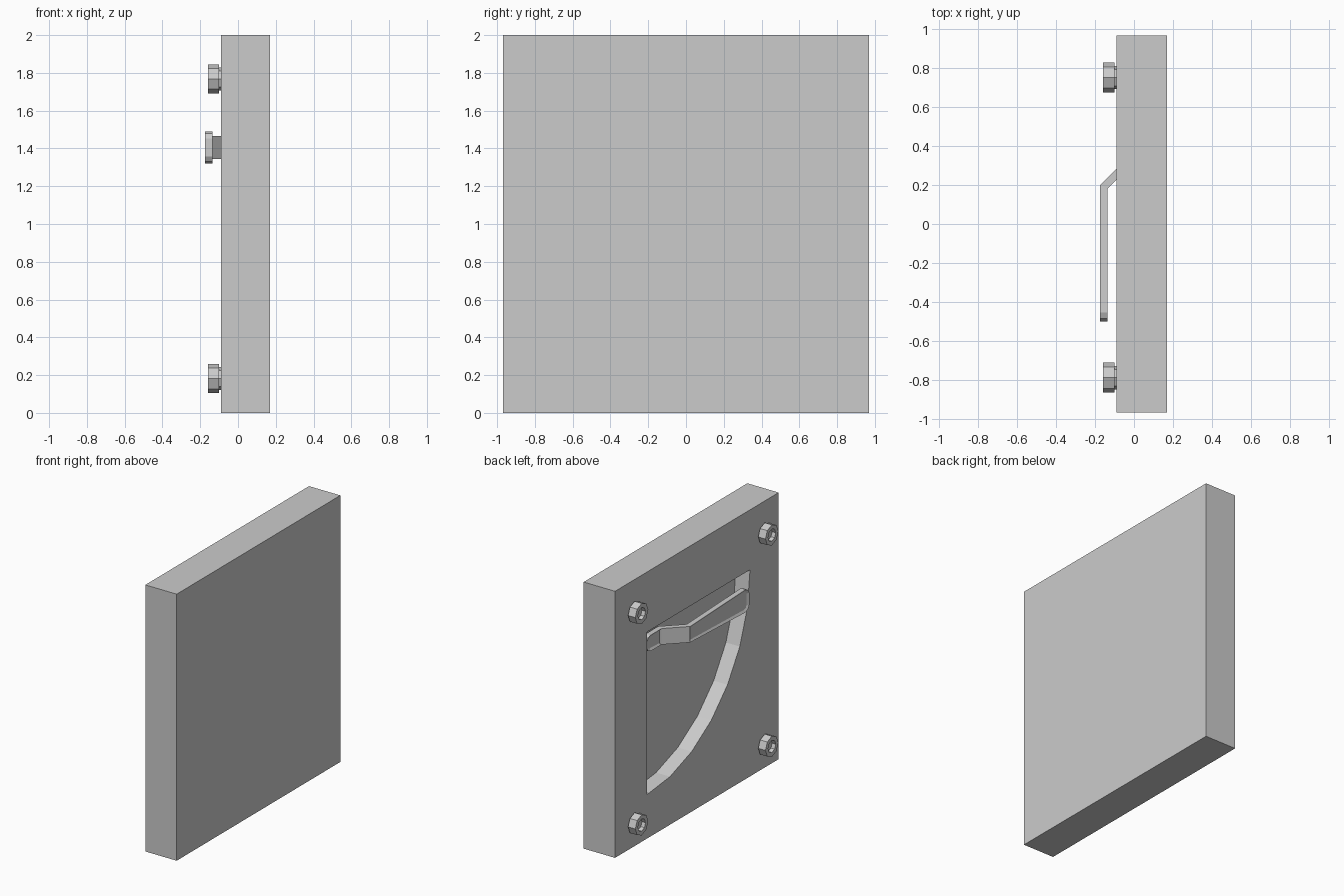
import bpy, bmesh, math

cube = bpy.data.objects.get("Cube")
if cube:
    bpy.data.objects.remove(cube)

grey = bpy.data.materials.new("light grey")
grey.use_nodes = True
grey.diffuse_color = (0.6, 0.6, 0.6, 1)
grey.node_tree.nodes["Principled BSDF"].inputs["Base Color"].default_value = (0.6, 0.6, 0.6, 1)


def make_object(name, bm):
    bmesh.ops.recalc_face_normals(bm, faces=bm.faces)
    mesh = bpy.data.meshes.new(name)
    bm.to_mesh(mesh)
    bm.free()
    mesh.materials.append(grey)
    obj = bpy.data.objects.new(name, mesh)
    bpy.context.collection.objects.link(obj)
    return obj


def prism(name, outline, x0, x1):
    """Extrude a (y, z) outline along x."""
    bm = bmesh.new()
    face = bm.faces.new([bm.verts.new((x0, y, z)) for y, z in outline])
    new = bmesh.ops.extrude_face_region(bm, geom=[face])["geom"]
    for v in new:
        if isinstance(v, bmesh.types.BMVert):
            v.co.x = x1
    return make_object(name, bm)


FACE_X = -0.09

# Thick door slab with a quarter-circle pocket
slab = prism("door_slab", [(-0.97, 0), (0.97, 0), (0.97, 2), (-0.97, 2)], FACE_X, 0.17)
pivot_y, pivot_z, radius, steps = 0.59, 1.55, 1.22, 7
sector = [(pivot_y, pivot_z)]
for i in range(steps + 1):
    a = math.pi / 2 * i / steps
    sector.append((pivot_y - radius * math.cos(a), pivot_z - radius * math.sin(a)))
cutter = prism("pocket_cutter", sector, FACE_X - 0.1, 0.025)
cutter.hide_render = True
cut = slab.modifiers.new("pocket", 'BOOLEAN')
cut.operation = 'DIFFERENCE'
cut.solver = 'EXACT'
cut.object = cutter
bpy.context.view_layer.objects.active = slab
bpy.ops.object.modifier_apply(modifier=cut.name)
bpy.data.objects.remove(cutter)

# Cranked lever: stations of (y, front x, half height, mitre shift of the back)
stations = [
    (0.51, -0.035, 0.03, 0), (0.5, -0.035, 0.048, 0), (0.47, -0.035, 0.06, 0),
    (0.34, -0.035, 0.06, -0.017), (0.2, -0.175, 0.06, -0.017),
    (-0.455, -0.175, 0.085, 0), (-0.485, -0.175, 0.073, 0), (-0.5, -0.175, 0.048, 0),
]
bm = bmesh.new()
rings = []
for y, x, half, shift in stations:
    mid, thick = 1.405, 0.04
    rings.append([bm.verts.new(p) for p in (
        (x, y, mid - half), (x, y, mid + half),
        (x + thick, y + shift, mid + half), (x + thick, y + shift, mid - half))])
front_faces = []
for a, b in zip(rings, rings[1:]):
    for k in range(4):
        j = (k + 1) % 4
        face = bm.faces.new((a[k], a[j], b[j], b[k]))
        if k == 0:
            front_faces.append(face)
bm.faces.new(rings[0])
bm.faces.new(rings[-1])
bmesh.ops.recalc_face_normals(bm, faces=bm.faces)
# Sunken panels in the pivot plate and the grip
for group in (front_faces[:3], front_faces[4:]):
    bmesh.ops.inset_region(bm, faces=group, thickness=0.018, depth=0)
    bmesh.ops.translate(bm, vec=(0.01, 0, 0), verts=list({v for f in group for v in f.verts}))
make_object("lever", bm)


# Corner nuts: octagonal head with a blind hole, on a short collar
def ring_points(y, z, r):
    return [(y + r * math.cos(k * math.pi / 4), z + r * math.sin(k * math.pi / 4)) for k in range(8)]


def nut(name, y, z):
    levels = [(FACE_X + 0.005, 0.06), (-0.1, 0.06), (-0.1, 0.077),
              (-0.16, 0.077), (-0.16, 0.045), (-0.13, 0.045)]
    bm = bmesh.new()
    loops = [[bm.verts.new((x, *p)) for p in ring_points(y, z, r)] for x, r in levels]
    for a, b in zip(loops, loops[1:]):
        for k in range(8):
            j = (k + 1) % 8
            bm.faces.new((a[k], a[j], b[j], b[k]))
    bm.faces.new(loops[0])
    bm.faces.new(loops[-1])
    make_object(name, bm)


for side, y in (("back", 0.753), ("front", -0.79)):
    for level, z in (("upper", 1.768), ("lower", 0.182)):
        nut(f"{level}_{side}_nut", y, z)
